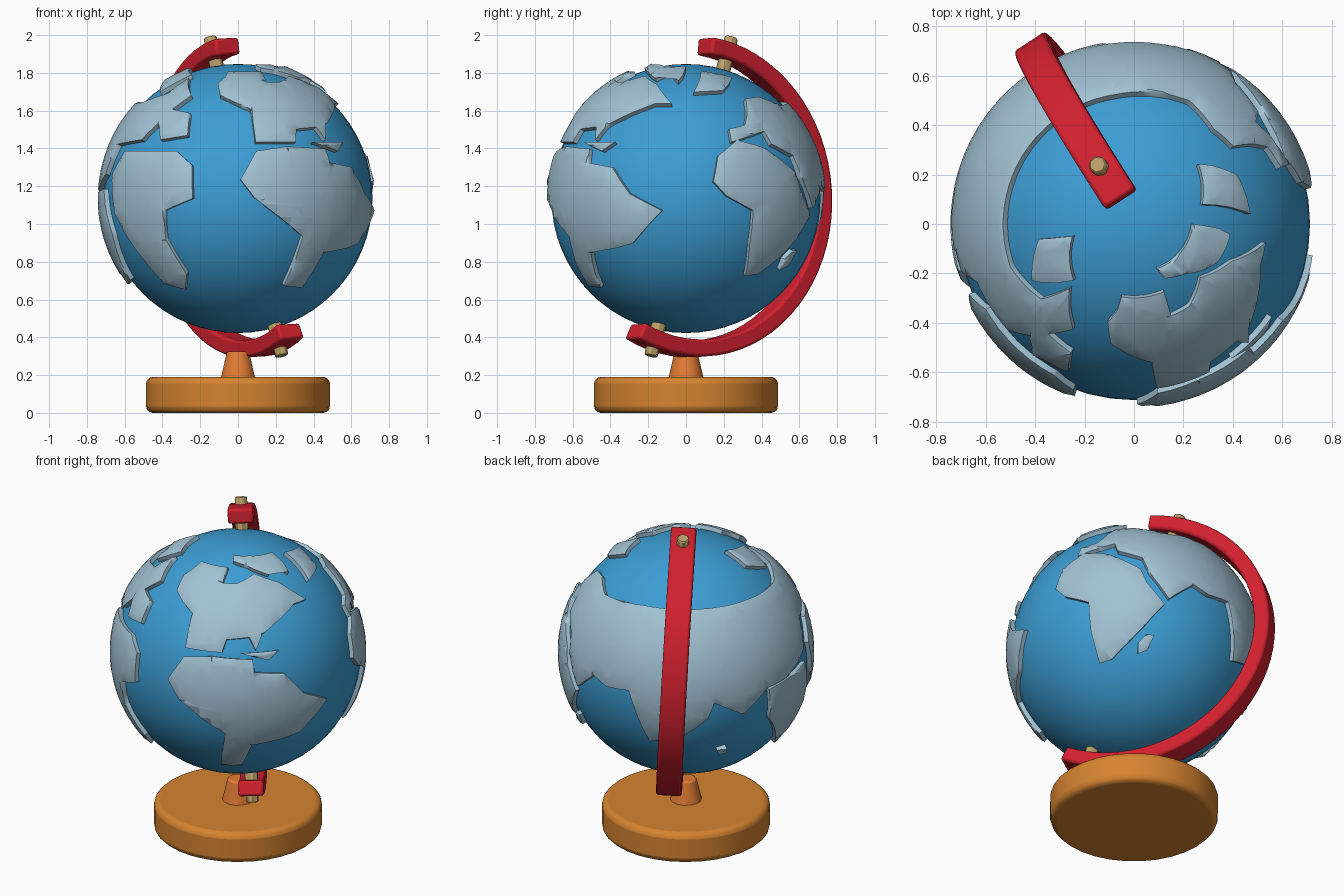
import bpy, bmesh, math
from mathutils import Vector, Matrix

if "Cube" in bpy.data.objects:
    bpy.data.objects.remove(bpy.data.objects["Cube"])

C = Vector((0, 0, 1.135))          # globe centre


def mat(name, rgb):
    m = bpy.data.materials.new(name)
    m.diffuse_color = (*rgb, 1)
    m.use_nodes = True
    m.node_tree.nodes["Principled BSDF"].inputs["Base Color"].default_value = m.diffuse_color
    return m


BLUE = mat("ocean blue", (0.045, 0.34, 0.66))
GREY = mat("land grey blue", (0.36, 0.54, 0.65))
RED = mat("arm red", (0.64, 0.015, 0.028))
ORANGE = mat("base orange", (0.67, 0.23, 0.03))
STEM = mat("stem orange", (0.76, 0.20, 0.035))
TAN = mat("pin tan", (0.50, 0.36, 0.14))


def finish(name, bm, material, angle=40, bevel=0, segments=2):
    me = bpy.data.meshes.new(name)
    bm.to_mesh(me)
    bm.free()
    ob = bpy.data.objects.new(name, me)
    bpy.context.collection.objects.link(ob)
    me.materials.append(material)
    if bevel:
        b = ob.modifiers.new("bevel", 'BEVEL')
        b.width, b.segments, b.limit_method = bevel, segments, 'ANGLE'
    bpy.ops.object.select_all(action='DESELECT')
    ob.select_set(True)
    bpy.context.view_layer.objects.active = ob
    bpy.ops.object.shade_smooth_by_angle(angle=math.radians(angle))
    return ob


def cone(name, r1, r2, depth, matrix, sides, material, bevel=0, segments=2, angle=40):
    bm = bmesh.new()
    bmesh.ops.create_cone(bm, cap_ends=True, segments=sides, radius1=r1, radius2=r2,
                          depth=depth, matrix=matrix)
    return finish(name, bm, material, angle, bevel, segments)


def on_globe(lon, lat, r):
    """lon 0 faces the front (-y), 90 the right (+x)"""
    a, b = math.radians(lon), math.radians(lat)
    return C + r * Vector((math.sin(a) * math.cos(b), -math.cos(a) * math.cos(b), math.sin(b)))


def land(name, outline):
    """raised plate on the globe from a lon/lat outline"""
    bm = bmesh.new()
    bm.faces.new([bm.verts.new((x, y, 0)) for x, y in outline])
    bmesh.ops.triangulate(bm, faces=bm.faces[:])
    for axis in (0, 1):            # cut into a 5 degree grid so it follows the sphere
        no = Vector((1 - axis, axis, 0))
        vals = [p[axis] for p in outline]
        k = math.floor(min(vals) / 5) * 5 + 2.5
        while k < max(vals):
            bmesh.ops.bisect_plane(bm, geom=bm.verts[:] + bm.edges[:] + bm.faces[:],
                                   plane_co=no * k, plane_no=no)
            k += 5
    bmesh.ops.remove_doubles(bm, verts=bm.verts[:], dist=0.05)
    rim = [e for e in bm.edges if e.is_boundary]
    rim_verts = {v for e in rim for v in e.verts}
    for v in bm.verts:
        v.co = on_globe(v.co.x, v.co.y, 0.736 if v in rim_verts else 0.743)
    skirt = bmesh.ops.extrude_edge_only(bm, edges=rim)["geom"]
    for v in skirt:
        if isinstance(v, bmesh.types.BMVert):
            v.co = C + (v.co - C).normalized() * 0.695
    bmesh.ops.recalc_face_normals(bm, faces=bm.faces[:])
    if sum(f.normal.dot(f.calc_center_median() - C) for f in bm.faces) < 0:
        bmesh.ops.reverse_faces(bm, faces=bm.faces[:])
    return finish(name, bm, GREY)


# ocean ball
bm = bmesh.new()
bmesh.ops.create_uvsphere(bm, u_segments=48, v_segments=32, radius=0.712,
                          matrix=Matrix.Translation(C))
finish("ocean_ball", bm, BLUE, 60)

# land plates
land("north_west_land", [(-11, 48), (-15, 56), (-11, 61), (-10, 66), (24, 66), (22, 57), (34, 57),
                         (51, 62), (69, 55), (82, 43), (72, 43), (60, 38), (48, 32), (44, 25),
                         (41, 31), (29, 30), (27, 24), (8, 24), (7, 40)])
land("south_west_land", [(8, 20), (1, 8), (7, 0), (32, 0), (32, -5), (29, -16), (25, -39),
                         (37, -40), (42, -23), (57, -21), (66, -19), (80, -5), (66, 2),
                         (57, 13), (43, 15), (42, 21), (22, 22)])
land("middle_south_land", [(107, 1), (101.5, 7), (104, 18), (114, 25), (128, 21), (143, 11),
                           (146, 3), (154, -7), (145, -18), (138, -25), (128, -33), (121, -34),
                           (119, -19), (119, -5)])
land("great_north_land", [(111, 24), (111, 30), (120, 32), (124, 38), (128, 46), (140, 47),
                          (156, 42), (189, 44), (240, 44), (289, 44), (309, 49), (315, 60),
                          (330, 48), (322, 40), (334, 38), (336, 27), (322, 25), (317, 33),
                          (310, 25), (290, 23), (285, 10), (268, 3), (255, 2), (242, -8),
                          (228, 0), (225, -8), (214, -17), (197, -22), (188, 4), (176, 3),
                          (168, 6), (156, -4), (147, 9), (144, 18), (132, 23), (130, 29),
                          (122, 27)])
land("far_south_land", [(293, 10), (300, 20), (332, 20), (340, 14), (341, 0), (328, -5),
                        (327, -17), (334, -33), (330, -41), (318, -38), (308, -22), (297, -6)])
land("south_east_land", [(256, 1), (285, 4), (291, -15), (287, -36), (276, -38), (258, -15)])

# islands
land("polar_island_right", [(133, 61), (115, 51), (95, 50), (106, 67)])
land("polar_island_front", [(90, 71), (27, 74), (29, 70), (45, 67), (64, 60), (74, 66), (84, 58),
                            (87, 62)])
land("polar_island_left", [(281, 70), (313, 63), (299, 50), (279, 58)])
land("strait_island", [(36, 24), (56, 24), (50, 20), (43, 22)])
land("long_island", [(142, -26), (146, -22), (150, -22), (147, -29), (142, -31)])
land("small_island", [(231, -28), (236, -27), (237, -31), (233, -32)])

# arm frame: arc plane tilted and slightly off the globe centre
d = Vector((-0.547, 0.837, 0)).normalized()
side = Vector((0.837, 0.547, 0)).normalized()
up = (Vector((0, 0, 1)) - 0.05 * side).normalized()
nrm = d.cross(up).normalized()
O = Vector((0, 0, 1.145)) + side * 0.05


def radial(deg):
    t = math.radians(deg)
    return up * math.cos(t) + d * math.sin(t)


# curved red arm
bm = bmesh.new()
rings = []
STEPS = 40
for i in range(STEPS + 1):
    r = radial(8 + 200 * i / STEPS)
    rings.append([bm.verts.new(O + r * q + nrm * w)
                  for q, w in ((0.76, -0.074), (0.85, -0.074), (0.85, 0.074), (0.76, 0.074))])
for a, b in zip(rings, rings[1:]):
    for j in range(4):
        k = (j + 1) % 4
        bm.faces.new((a[j], a[k], b[k], b[j]))
bm.faces.new(rings[0])
bm.faces.new(rings[-1])
bmesh.ops.recalc_face_normals(bm, faces=bm.faces[:])
finish("curved_arm", bm, RED, 35, 0.014)

# axis pins
for name, deg in (("top_pin", 18.5), ("bottom_pin", 198.5)):
    r = radial(deg)
    m = Matrix.Translation(O + r * 0.79) @ r.to_track_quat('Z', 'Y').to_matrix().to_4x4()
    cone(name, 0.042, 0.038, 0.2, m, 7, TAN, 0.006, 1, 30)

# base and stem
cone("round_base", 0.487, 0.487, 0.19, Matrix.Translation((0, 0, 0.095)), 32, ORANGE, 0.035, 3)
cone("stem", 0.095, 0.06, 0.15, Matrix.Translation((0, 0, 0.25)), 14, STEM, 0.01)
